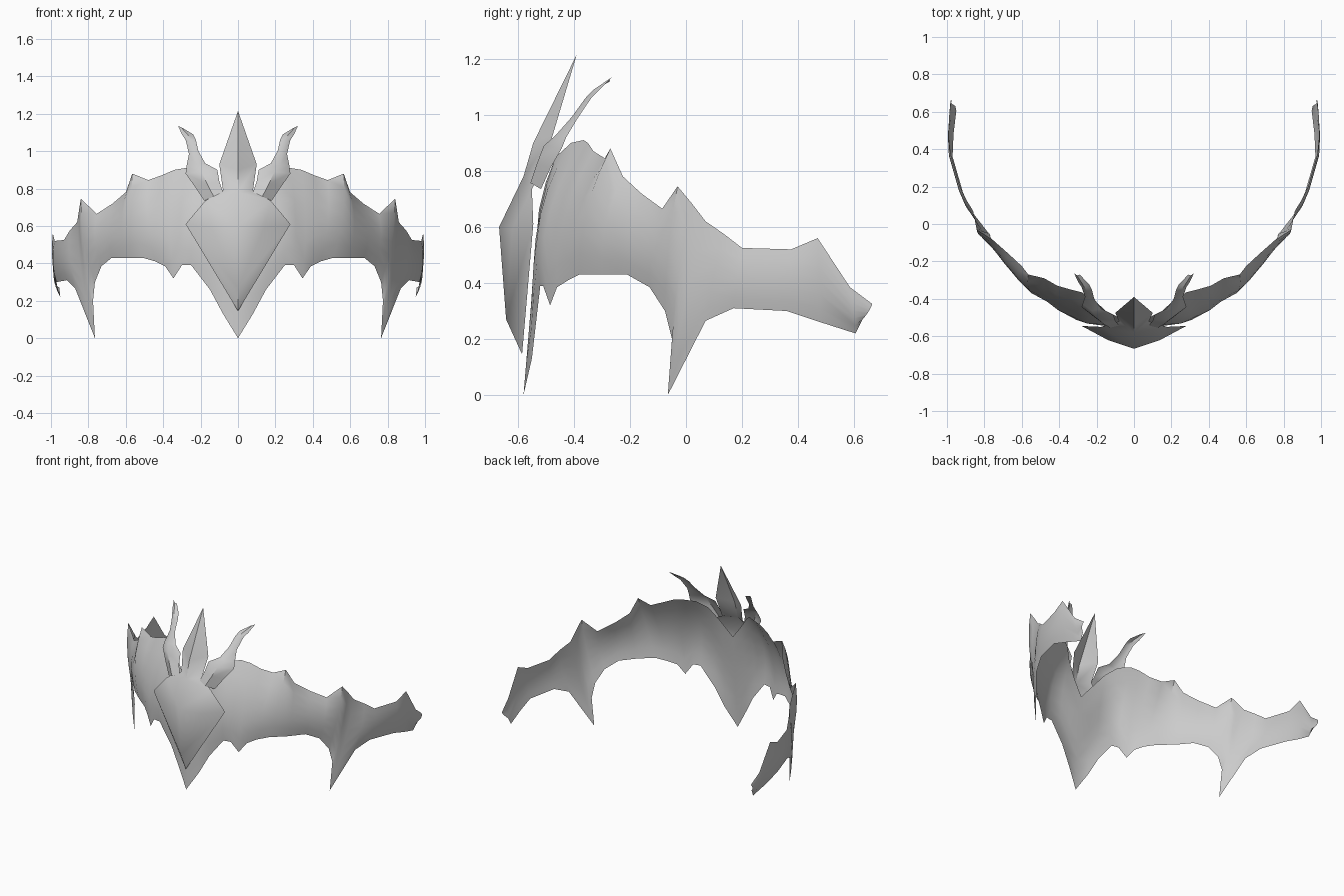
import bpy
import bmesh
from mathutils import Vector

cube = bpy.data.objects.get("Cube")
if cube:
    bpy.data.objects.remove(cube, do_unlink=True)

GREY = (0.6, 0.6, 0.6, 1.0)
metal = bpy.data.materials.new("plain grey")
metal.use_nodes = True
metal.diffuse_color = GREY
metal.node_tree.nodes["Principled BSDF"].inputs["Base Color"].default_value = GREY


def finish(name, bm, angle):
    """Weld a sheet, face it to the front, and make it a smooth-shaded object."""
    bmesh.ops.remove_doubles(bm, verts=bm.verts, dist=0.0005)
    bmesh.ops.recalc_face_normals(bm, faces=bm.faces)
    if sum(f.normal.y * f.calc_area() for f in bm.faces) > 0:
        bmesh.ops.reverse_faces(bm, faces=bm.faces)
    mesh = bpy.data.meshes.new(name)
    bm.to_mesh(mesh)
    bm.free()
    mesh.materials.append(metal)
    obj = bpy.data.objects.new(name, mesh)
    bpy.context.collection.objects.link(obj)
    bpy.ops.object.select_all(action='DESELECT')
    obj.select_set(True)
    bpy.context.view_layer.objects.active = obj
    bpy.ops.object.shade_smooth_by_angle(angle=angle)
    return obj


def add_sheet(bm, rows, side):
    """Join equal rows of points into a quad sheet on the given side."""
    grid = [[bm.verts.new((p[0] * side, p[1], p[2])) for p in row] for row in rows]
    for first, second in zip(grid, grid[1:]):
        for i in range(len(first) - 1):
            bm.faces.new((first[i], first[i + 1], second[i + 1], second[i]))


# Circlet band: matching points on the jagged upper and lower edges,
# from the centre of the brow round to the end of one arm
band_edges = [
    ((0, -.525, .66), (0, -.58, 0)),
    ((.08, -.5, .76), (.08, -.55, .13)),
    ((.15, -.465, .85), (.15, -.535, .26)),
    ((.21, -.41, .9), (.25, -.52, .39)),
    ((.28, -.365, .91), (.3, -.51, .39)),
    ((.34, -.35, .9), (.345, -.485, .32)),
    ((.41, -.33, .87), (.39, -.46, .385)),
    ((.48, -.29, .845), (.44, -.42, .41)),
    ((.565, -.27, .88), (.51, -.38, .43)),
    ((.6, -.225, .78), (.6, -.3, .43)),
    ((.67, -.16, .72), (.675, -.21, .43)),
    ((.755, -.085, .665), (.73, -.13, .385)),
    ((.84, -.03, .745), (.765, -.075, .3)),
    ((.85, .02, .685), (.775, -.05, .2)),
    ((.86, .07, .62), (.765, -.065, 0)),
    ((.9, .135, .575), (.87, .07, .265)),
    ((.93, .2, .525), (.915, .17, .31)),
    ((.98, .375, .52), (.97, .36, .3)),
    ((.99, .47, .56), (.965, .48, .26)),
    ((.985, .585, .385), (.95, .605, .22)),
    ((.975, .665, .325), (.955, .63, .27)),
]
STEPS = 6
band_rows = []
for upper, lower in band_edges:
    upper, lower = Vector(upper), Vector(lower)
    middle = (upper + lower) / 2
    outward = Vector((middle.x, middle.y - 0.4, 0)).normalized()
    bulge = min(middle.x * 0.25, 0.06, max(0.015, 0.07 - 0.06 * middle.x))
    row = []
    for i in range(STEPS + 1):
        t = i / STEPS
        row.append(upper.lerp(lower, t) + outward * bulge * 4 * t * (1 - t))
    band_rows.append(row)

bm = bmesh.new()
for side in (1, -1):
    add_sheet(bm, band_rows, side)
finish("circlet_band", bm, 0.9)

# Brow plate: raised diamond that runs up into the folded centre spike
plate_points = {
    "bottom": (0, -.585, .145),
    "low_ridge": (0, -.642, .27),
    "peak": (0, -.667, .6),
    "bevel": (.14, -.62, .59),
    "corner": (.28, -.545, .61),
    "shoulder": (.175, -.55, .735),
    "neck": (.08, -.52, .79),
    "neck_ridge": (0, -.58, .78),
    "spike_edge": (.1, -.475, .93),
    "spike_ridge": (0, -.545, .9),
    "tip": (0, -.39, 1.215),
}
plate_faces = [
    "peak low_ridge bevel",
    "low_ridge bottom corner bevel",
    "bevel corner shoulder",
    "peak bevel shoulder neck_ridge",
    "neck_ridge shoulder neck",
    "neck_ridge neck spike_edge spike_ridge",
    "spike_ridge spike_edge tip",
]
bm = bmesh.new()
for side in (1, -1):
    verts = {key: bm.verts.new((p[0] * side, p[1], p[2]))
             for key, p in plate_points.items()}
    for face in plate_faces:
        bm.faces.new([verts[key] for key in face.split()])
finish("brow_plate", bm, 0.8)

# Curved horns: inner x, inner z, outer x, outer z and depth up each horn
horn_sections = [
    (.08, .78, .18, .735, -.53),
    (.1, .84, .23, .81, -.5),
    (.11, .9, .28, .88, -.465),
    (.175, .935, .275, .92, -.44),
    (.212, 1.0, .262, .985, -.395),
    (.225, 1.06, .28, 1.06, -.345),
    (.24, 1.09, .3, 1.09, -.315),
    (.29, 1.12, .32, 1.135, -.267),
]
horn_rows = []
for xi, zi, xo, zo, y in horn_sections:
    fold = (xo - xi) * 0.25
    horn_rows.append([
        (xi, y - fold * 0.5, zi),
        ((xi + xo) / 2, y - fold, (zi + zo) / 2),
        (xo, y + fold * 0.5, zo),
    ])
for side, name in ((1, "left_horn"), (-1, "right_horn")):
    bm = bmesh.new()
    add_sheet(bm, horn_rows, side)
    finish(name, bm, 0.8)
